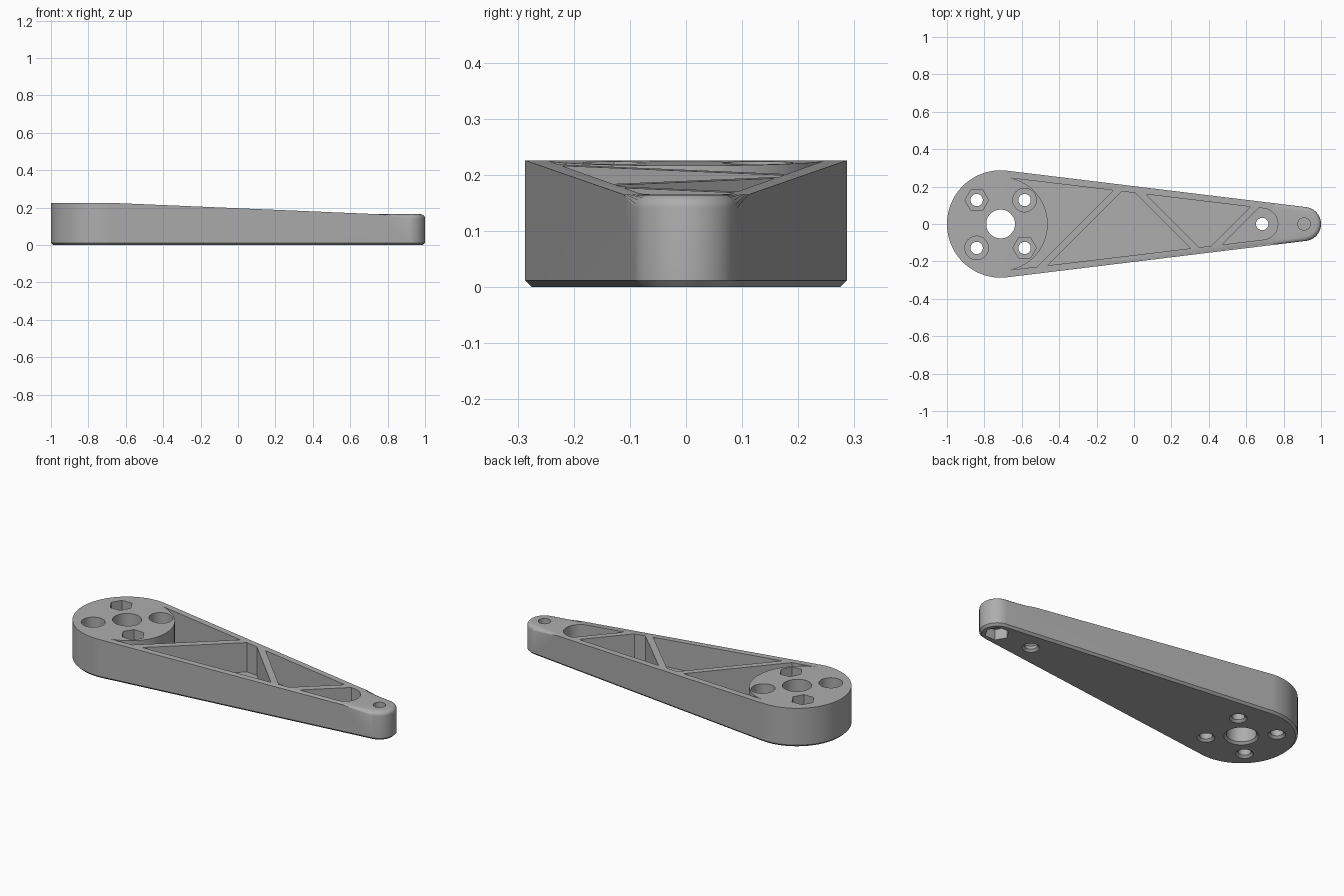
import bpy, bmesh
from math import acos, cos, sin, pi, radians
from mathutils import Matrix, Vector

cube = bpy.data.objects.get("Cube")
if cube:
    bpy.data.objects.remove(cube, do_unlink=True)

HUB, TIP, NEAR = -0.713, 0.909, 0.685     # x of the hub, tip and inner bolt axes
TOP, LOW, FLOOR = 0.226, 0.165, 0.03      # hub top, tip top, pocket floor
BOLT = 0.128                              # hub bolt offset
HOLE = 0.033

grey = bpy.data.materials.new("light grey plastic")
grey.diffuse_color = (0.42, 0.42, 0.42, 1)
grey.use_nodes = True
grey.node_tree.nodes["Principled BSDF"].inputs["Base Color"].default_value = (0.42, 0.42, 0.42, 1)


def finish(name, bm):
    bmesh.ops.recalc_face_normals(bm, faces=bm.faces)
    mesh = bpy.data.meshes.new(name)
    bm.to_mesh(mesh)
    bm.free()
    obj = bpy.data.objects.new(name, mesh)
    bpy.context.collection.objects.link(obj)
    return obj


def prism(name, points, offset):
    """Extrude a planar ring of 3D points by an offset."""
    bm = bmesh.new()
    face = bm.faces.new([bm.verts.new(p) for p in points])
    new = bmesh.ops.extrude_face_region(bm, geom=[face])["geom"]
    bmesh.ops.translate(bm, vec=offset, verts=[v for v in new if isinstance(v, bmesh.types.BMVert)])
    return finish(name, bm)


def cone(name, x, y, r1, r2, z1, z2, sides=48):
    bm = bmesh.new()
    bmesh.ops.create_cone(bm, cap_ends=True, segments=sides, radius1=r1, radius2=r2, depth=z2 - z1,
                          matrix=Matrix.Translation((x, y, (z1 + z2) / 2)))
    return finish(name, bm)


def teardrop(x1, r1, x2, r2, z):
    """Outline around two circles joined by their tangents."""
    a = acos((r1 - r2) / (x2 - x1))
    ring = []
    for x, r, start, end, n in ((x1, r1, a, 2 * pi - a, 64), (x2, r2, -a, a, 32)):
        for i in range(n + 1):
            t = start + (end - start) * i / n
            ring.append((x + r * cos(t), r * sin(t), z))
    return ring


def cut(obj, cutters):
    for c in cutters:
        c.hide_render = True
        mod = obj.modifiers.new("cut", "BOOLEAN")
        mod.operation, mod.solver, mod.object = "DIFFERENCE", "EXACT", c
    graph = bpy.context.evaluated_depsgraph_get()
    mesh = bpy.data.meshes.new_from_object(obj.evaluated_get(graph))
    obj.modifiers.clear()
    obj.data = mesh
    for c in cutters:
        bpy.data.objects.remove(c, do_unlink=True)


# Arm body: teardrop with a chamfered foot
arm = prism("lever_arm", teardrop(HUB, 0.287, TIP, 0.091, 0), Vector((0, 0, 0.3)))
bm = bmesh.new()
bm.from_mesh(arm.data)
foot = [e for e in bm.edges if all(v.co.z < 0.001 for v in e.verts)]
bmesh.ops.bevel(bm, geom=foot, offset=0.012, offset_type="OFFSET", segments=1, affect="EDGES")
bm.to_mesh(arm.data)
bm.free()

# Sloping top, flat over the hub and the tip
slope = [(-1.2, TOP), (-0.69, TOP), (0.75, LOW), (1.2, LOW), (1.2, 0.5), (-1.2, 0.5)]
cut(arm, [prism("top_cutter", [(x, -0.5, z) for x, z in slope], Vector((0, 1, 0)))])

# Rounded upper edge of the tip
bm = bmesh.new()
bm.from_mesh(arm.data)
bmesh.ops.remove_doubles(bm, verts=bm.verts, dist=0.0001)
rim = [e for e in bm.edges if all(abs(v.co.z - LOW) < 0.001 and v.co.x > 0.745 for v in e.verts)
       and any(abs(f.normal.z) < 0.5 for f in e.link_faces)]
bmesh.ops.bevel(bm, geom=rim, offset=0.024, offset_type="OFFSET", segments=5, profile=0.5, affect="EDGES")
bm.to_mesh(arm.data)
bm.free()

# Pockets between the hub wall and the diagonal ribs
pockets = prism("pockets", teardrop(HUB, 0.25, NEAR, 0.084, FLOOR), Vector((0, 0, 0.4)))
ribs = [cone("hub_wall", HUB, 0, 0.2515, 0.2515, -0.1, 0.6, 96)]
for x, lean in ((-0.265, 1), (0.198, -1), (0.556, 1)):
    bm = bmesh.new()
    bmesh.ops.create_cube(bm, size=1, matrix=Matrix.Translation((x, 0, 0.25))
                          @ Matrix.Rotation(radians(45 * lean), 4, "Z") @ Matrix.Diagonal((1, 0.037, 1, 1)))
    ribs.append(finish("rib", bm))
cut(pockets, ribs)
cut(arm, [pockets])

# Hub bore, bolt holes and their round or hexagonal recesses
cutters = [cone("bore", HUB, 0, 0.077, 0.077, -0.1, 0.4)]
chamfers = [cone("bore_chamfer", HUB, 0, 0.099, 0.077, -0.01, 0.012)]
recesses = []
for sx in (-1, 1):
    for sy in (-1, 1):
        x, y = HUB + sx * BOLT, sy * BOLT
        cutters.append(cone("bolt_hole", x, y, HOLE, HOLE, -0.1, 0.4))
        chamfers.append(cone("bolt_chamfer", x, y, 0.056, HOLE, -0.01, 0.012))
        bm = bmesh.new()
        hexagonal = sx != sy
        sides = 6 if hexagonal else 48
        bmesh.ops.create_cone(bm, cap_ends=True, segments=sides, radius1=0.063, radius2=0.063, depth=0.34,
                              matrix=Matrix.Translation((x, y, 0.24)) @ Matrix.Rotation(pi / 2, 4, "Z"))
        recesses.append(finish("bolt_recess", bm))

# Inner hole through the floor, blind tip hole above a nut recess
cutters += [cone("inner_hole", NEAR, 0, HOLE, HOLE, -0.1, 0.4), cone("tip_hole", TIP, 0, HOLE, HOLE, 0.066, 0.4)]
chamfers.append(cone("inner_chamfer", NEAR, 0, 0.056, HOLE, -0.01, 0.012))
bm = bmesh.new()
bmesh.ops.create_cone(bm, cap_ends=True, segments=6, radius1=0.064, radius2=0.064, depth=0.16,
                      matrix=Matrix.Translation((TIP, 0, -0.02)) @ Matrix.Rotation(pi / 2, 4, "Z"))
recesses.append(finish("nut_recess", bm))
for group in (cutters, chamfers, recesses):
    cut(arm, group)

# Smooth shading with sharp edges kept
arm.data.materials.clear()
arm.data.materials.append(grey)
for poly in arm.data.polygons:
    poly.material_index = 0
bpy.ops.object.select_all(action="DESELECT")
arm.select_set(True)
bpy.context.view_layer.objects.active = arm
bpy.ops.object.shade_smooth_by_angle(angle=radians(30))
